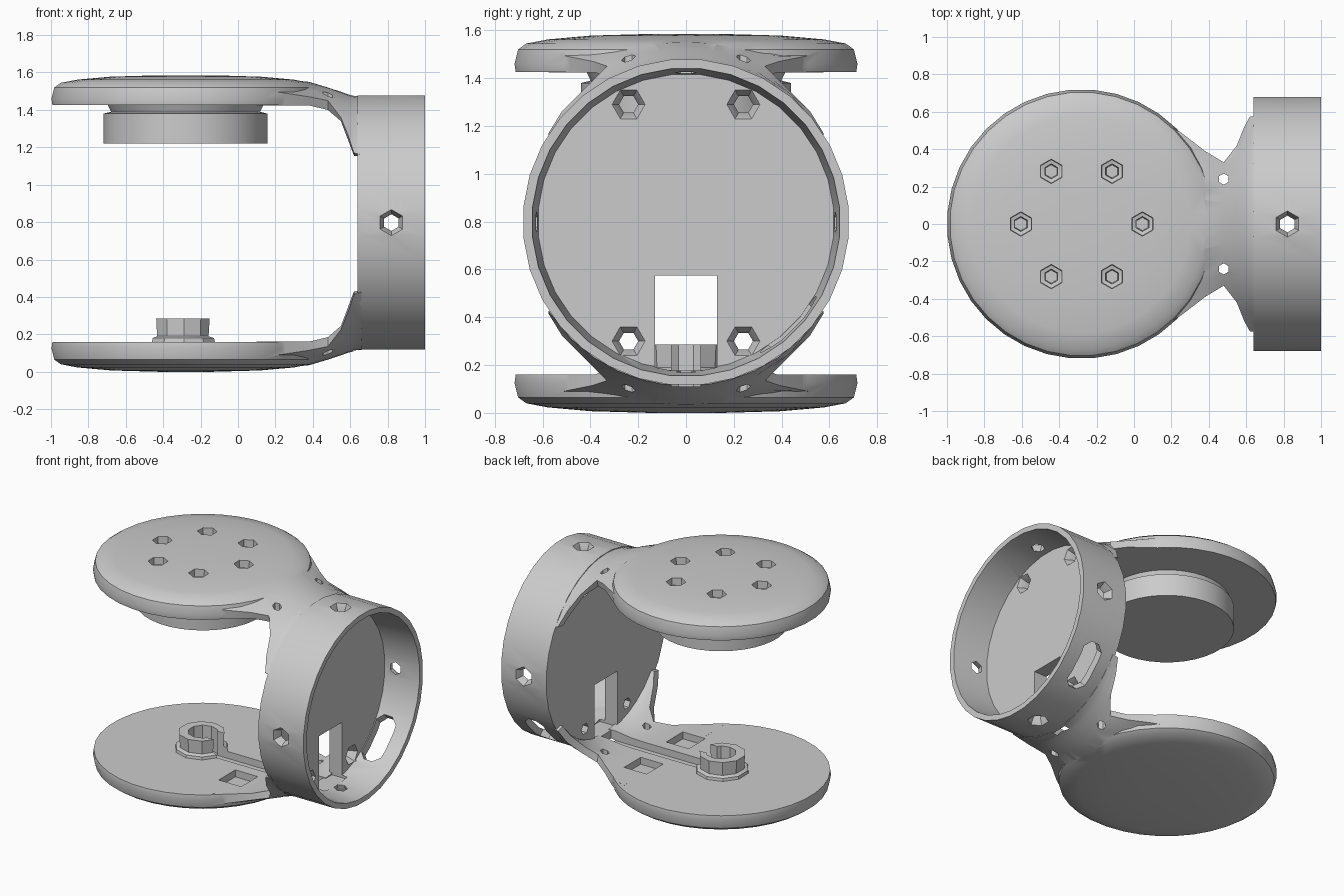
import bpy, bmesh, math
from mathutils import Matrix, Vector

if "Cube" in bpy.data.objects:
    bpy.data.objects.remove(bpy.data.objects["Cube"], do_unlink=True)

grey = bpy.data.materials.new("plain grey")
grey.use_nodes = True
grey.diffuse_color = (0.6, 0.6, 0.6, 1)
grey.node_tree.nodes["Principled BSDF"].inputs["Base Color"].default_value = (0.6, 0.6, 0.6, 1)

DISC_X = -0.28      # centre of both round plates
RING_Z = 0.7975     # height of the cup axis
DECK = 0.16         # top of the lower plate


def make(name, bm):
    bmesh.ops.recalc_face_normals(bm, faces=bm.faces)
    mesh = bpy.data.meshes.new(name)
    bm.to_mesh(mesh)
    bm.free()
    mesh.materials.append(grey)
    ob = bpy.data.objects.new(name, mesh)
    bpy.context.collection.objects.link(ob)
    return ob


def loft(name, rings, matrix=Matrix()):
    """Skin closed rings of points and cap both ends."""
    bm = bmesh.new()
    loops = [[bm.verts.new(matrix @ Vector(p)) for p in r] for r in rings]
    n = len(loops[0])
    for a, b in zip(loops, loops[1:]):
        for i in range(n):
            j = (i + 1) % n
            bm.faces.new((a[i], a[j], b[j], b[i]))
    bm.faces.new(loops[0])
    bm.faces.new(loops[-1])
    return make(name, bm)


def lathe(name, profile, matrix=Matrix(), seg=32, stretch=0):
    """Turn (radius, height) points round local z; stretch pulls it into a slot."""
    rings = []
    for r, h in profile:
        ring = []
        for i in range(seg):
            a = (i + 0.5) * math.tau / seg
            y = r * math.sin(a)
            ring.append((r * math.cos(a), y + math.copysign(stretch, y), h))
        rings.append(ring)
    return loft(name, rings, matrix)


def box(name, x, y, z):
    return loft(name, [[(x[0], y[0], h), (x[1], y[0], h), (x[1], y[1], h), (x[0], y[1], h)] for h in z])


def boolean(ob, tools, op="DIFFERENCE"):
    for tool in tools:
        tool.hide_render = True
        mod = ob.modifiers.new("cut", "BOOLEAN")
        mod.operation, mod.solver, mod.object = op, "EXACT", tool
        bpy.context.view_layer.objects.active = ob
        bpy.ops.object.modifier_apply(modifier=mod.name)
        bpy.data.objects.remove(tool, do_unlink=True)


def at(x, y, z):
    return Matrix.Translation((x, y, z))


def arc(half, top, edge, n=12):
    """Points of a shallow arch from -half to +half."""
    sag = max(top - edge, 0.0005)
    rad = (half * half + sag * sag) / (2 * sag)
    pts = []
    for i in range(n + 1):
        y = half * (2 * i / n - 1)
        pts.append((y, top - rad + math.sqrt(max(rad * rad - y * y, 0))))
    return pts


# Plate with its flared neck, built as the upper arm
def arm(name):
    plate = lathe(name, [(0.715, 1.425), (0.72, 1.46), (0.705, 1.52), (0.67, 1.545),
                         (0.58, 1.562), (0.4, 1.578), (0.15, 1.585)], at(DISC_X, 0, 0), 36)
    # x, outer half width, outer crown, outer edge, inner half width, inner crown, inner edge
    sections = [
        (0.10, 0.58, 1.570, 1.51, 0.575, 1.425, 1.425),
        (0.25, 0.49, 1.563, 1.49, 0.485, 1.425, 1.425),
        (0.38, 0.39, 1.550, 1.47, 0.380, 1.425, 1.424),
        (0.48, 0.33, 1.520, 1.45, 0.315, 1.422, 1.400),
        (0.55, 0.42, 1.497, 1.36, 0.370, 1.415, 1.340),
        (0.59, 0.52, 1.483, 1.26, 0.470, 1.410, 1.235),
        (0.62, 0.575, 1.475, 1.17, 0.520, 1.410, 1.155),
        (0.66, 0.575, 1.472, 1.16, 0.520, 1.410, 1.150)]
    rings = []
    for x, w, top, edge, wi, topi, edgei in sections:
        outline = arc(w, top, edge) + arc(wi, topi, edgei)[::-1]
        rings.append([(x, y, z) for y, z in outline])
    boolean(plate, [loft("neck", rings)], "UNION")
    boolean(plate, [lathe("neck_hole", [(0.03, 1.3), (0.03, 1.6)], at(0.48, s * 0.24, 0), 6)
                    for s in (-1, 1)])
    return plate


upper_arm = arm("upper_arm")
lower_arm = arm("lower_arm")
lower_arm.data.transform(at(0, 0, 1.585) @ Matrix.Scale(-1, 4, (0, 0, 1)))
lower_arm.data.flip_normals()

# Six countersunk screw holes in the upper plate
SCREW = [(0.035, -0.125), (0.04, -0.05), (0.062, -0.045), (0.068, 0.05)]
holes = []
for i in range(6):
    a = i * math.tau / 6
    holes.append(lathe("screw_hole", SCREW,
                       at(DISC_X + 0.325 * math.cos(a), 0.325 * math.sin(a), 1.575), 6))
boolean(upper_arm, holes)

# Cable channel, peg well and two pockets in the lower plate
boolean(lower_arm, [box("channel", (DISC_X, 0.7), (-0.06, 0.06), (0.11, 0.4)),
                    lathe("well", [(0.1, 0.11), (0.1, 0.4)], at(DISC_X, 0, 0), 10)]
        + [box("pocket", (0.08, 0.26), (s * 0.24 - 0.095, s * 0.24 + 0.095), (0.11, 0.3))
           for s in (-1, 1)])

# Puck below the upper plate
lathe("upper_puck", [(0.44, 1.22), (0.44, 1.38), (0.4, 1.39), (0.42, 1.43)], at(DISC_X, 0, 0), 36)

# Open collar on the lower plate
collar = lathe("cable_collar", [(0.18, DECK - 0.01), (0.175, 0.18), (0.15, 0.19), (0.155, 0.285)],
               at(DISC_X - 0.01, 0, 0), 10)
boolean(collar, [lathe("bore", [(0.1, 0.1), (0.1, 0.4)], at(DISC_X, 0, 0), 10),
                 box("mouth", (DISC_X, 0.1), (-0.06, 0.06), (0.1, 0.4))])

# Cup on its side, open towards +x
cup = lathe("side_cup", [(0.683, 0.64), (0.683, 1.0), (0.645, 1.0), (0.62, 0.74)],
            at(0, 0, RING_Z) @ Matrix.Rotation(math.pi / 2, 4, "Y"), 32)
cuts = []
for i in range(4):
    turn = at(0.82, 0, RING_Z) @ Matrix.Rotation(i * math.pi / 2, 4, "X")
    cuts.append(lathe("rim_hole", [(0.04, 0.55), (0.045, 0.63), (0.08, 0.7)], turn, 6))
slot_turn = at(0.82, 0, RING_Z) @ Matrix.Rotation(math.radians(225), 4, "X")
cuts.append(lathe("rim_slot", [(0.08, 0.5), (0.08, 0.8)], slot_turn, 8, 0.09))
for y in (-0.24, 0.24):
    for z in (0.3, 1.29):
        cuts.append(lathe("wall_hole", [(0.04, 0.6), (0.04, 0.69), (0.075, 0.75)],
                          at(0, y, z) @ Matrix.Rotation(math.pi / 2, 4, "Y"), 6))
cuts.append(box("cable_notch", (0.6, 0.78), (-0.13, 0.13), (0.175, 0.575)))
boolean(cup, cuts)

# Smooth curved faces, keep hard edges
for ob in (upper_arm, lower_arm, collar, cup, bpy.data.objects["upper_puck"]):
    bpy.ops.object.select_all(action="DESELECT")
    ob.select_set(True)
    bpy.context.view_layer.objects.active = ob
    bpy.ops.object.shade_smooth_by_angle(angle=math.radians(32))
